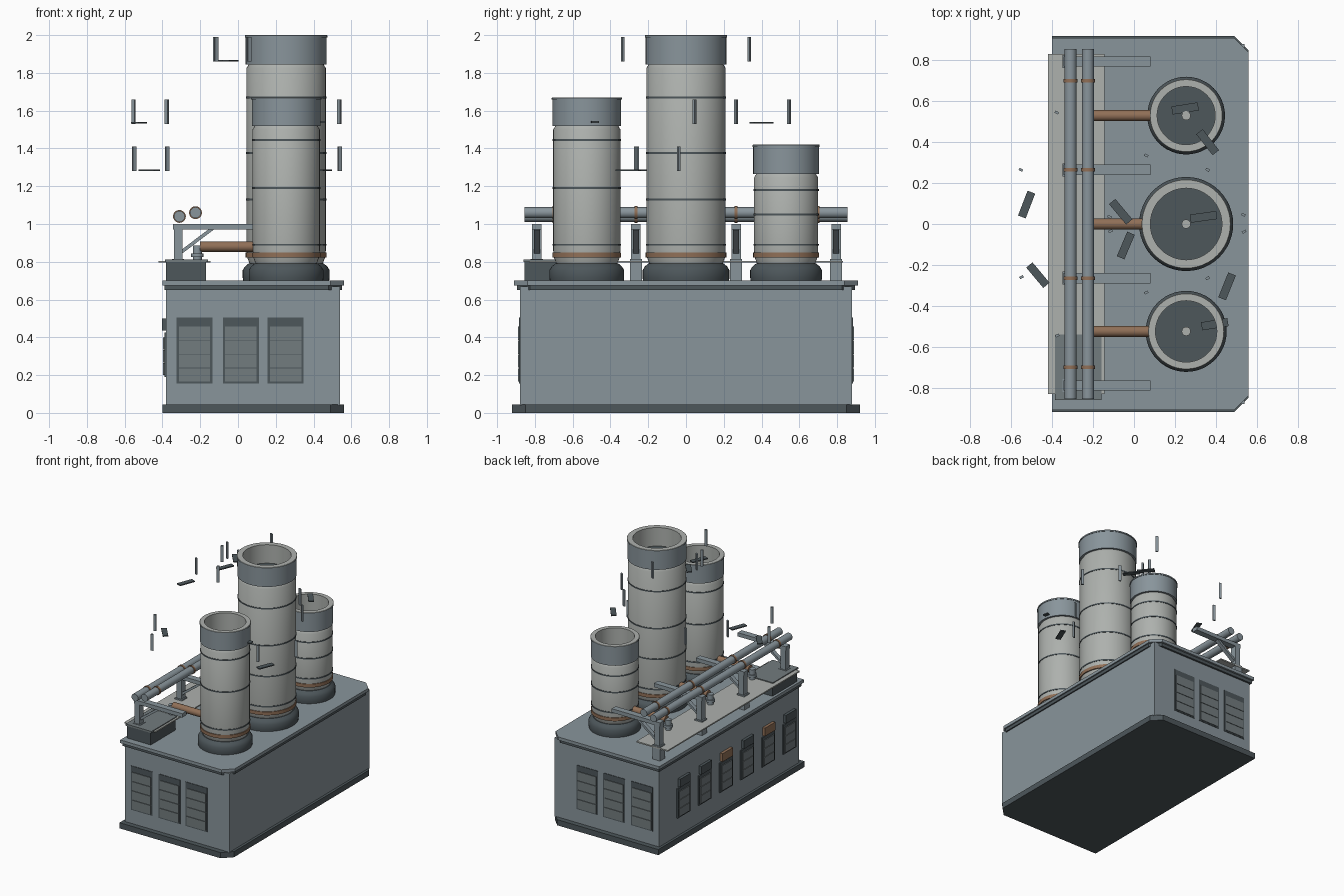
import bpy, bmesh, math
from mathutils import Matrix, Vector

if "Cube" in bpy.data.objects:
    bpy.data.objects.remove(bpy.data.objects["Cube"])


def material(name, rgb):
    m = bpy.data.materials.new(name)
    m.diffuse_color = (*rgb, 1)
    m.use_nodes = True
    m.node_tree.nodes["Principled BSDF"].inputs["Base Color"].default_value = m.diffuse_color
    return m


WALL = material("wall_grey", (.25, .30, .33))
PANEL = material("panel_grey", (.17, .20, .21))
LIGHT = material("pale_grey", (.42, .44, .42))
DARK = material("dark_grey", (.075, .095, .105))
COPPER = material("copper", (.28, .16, .095))


def finish(name, bm, mat, smooth=False):
    bmesh.ops.recalc_face_normals(bm, faces=bm.faces)
    me = bpy.data.meshes.new(name)
    bm.to_mesh(me)
    bm.free()
    me.materials.append(mat)
    ob = bpy.data.objects.new(name, me)
    bpy.context.collection.objects.link(ob)
    if smooth:
        bpy.ops.object.select_all(action='DESELECT')
        ob.select_set(True)
        bpy.context.view_layer.objects.active = ob
        bpy.ops.object.shade_smooth_by_angle(angle=math.radians(35))
    return ob


def box(name, x, y, z, mat, rot=None):
    """Box from (min, max) ranges, optionally turned about its centre."""
    bm = bmesh.new()
    size = [b - a for a, b in (x, y, z)]
    mid = [(a + b) / 2 for a, b in (x, y, z)]
    M = Matrix.Translation(mid) @ (rot or Matrix()) @ Matrix.Diagonal((*size, 1))
    bmesh.ops.create_cube(bm, size=1, matrix=M)
    return finish(name, bm, mat)


def lathe(name, profile, x, y, mat, steps=48):
    """Revolve an (r, z) profile about a vertical axis at x, y."""
    bm = bmesh.new()
    vs = [bm.verts.new((r, 0, z)) for r, z in profile]
    es = [bm.edges.new(p) for p in zip(vs, vs[1:])]
    bmesh.ops.spin(bm, geom=vs + es, cent=(0, 0, 0), axis=(0, 0, 1),
                   angle=2 * math.pi, steps=steps)
    bmesh.ops.remove_doubles(bm, verts=bm.verts, dist=1e-5)
    bmesh.ops.translate(bm, verts=bm.verts, vec=(x, y, 0))
    return finish(name, bm, mat, True)


def rod(name, a, b, r, mat, seg=20):
    a, b = Vector(a), Vector(b)
    d = b - a
    M = Matrix.Translation((a + b) / 2) @ d.to_track_quat('Z', 'Y').to_matrix().to_4x4()
    bm = bmesh.new()
    bmesh.ops.create_cone(bm, cap_ends=True, segments=seg, radius1=r, radius2=r,
                          depth=d.length, matrix=M)
    return finish(name, bm, mat, True)


def slab(name, x0, x1, y, z0, z1, cut, mat):
    """Slab with its two right-hand corners cut off."""
    bm = bmesh.new()
    pts = [(x0, -y), (x1 - cut, -y), (x1, cut - y), (x1, y - cut), (x1 - cut, y), (x0, y)]
    f = bm.faces.new([bm.verts.new((px, py, z0)) for px, py in pts])
    ex = bmesh.ops.extrude_face_region(bm, geom=[f])
    bmesh.ops.translate(bm, vec=(0, 0, z1 - z0),
                        verts=[v for v in ex['geom'] if isinstance(v, bmesh.types.BMVert)])
    return finish(name, bm, mat)


# Hall
slab("plinth", -.40, .56, .92, 0, .045, .07, DARK)
box("hall_walls", (-.38, .54), (-.88, .88), (.04, .67), WALL)
slab("cornice_lower", -.39, .55, .895, .65, .675, .07, DARK)
slab("roof_slab", -.40, .56, .91, .675, .70, .07, WALL)

# Shutters on both end walls
for s, side in ((-1, "front"), (1, "back")):
    def ys(d0, d1):
        return tuple(sorted((s * d0, s * d1)))
    for x0 in (-.325, -.08, .157):
        x1 = x0 + .19
        box(side + "_shutter_frame", (x0, x1), ys(.87, .884), (.155, .505), DARK)
        for k in range(4):
            z = .165 + k * .074
            box(side + "_shutter_slat", (x0 + .012, x1 - .012), ys(.88, .889),
                (z, z + .071), PANEL)

# Small windows along the left wall
for i in range(6):
    y = .58 - i * .266
    box("left_window_frame", (-.39, -.37), (y - .08, y + .08), (.19, .425), DARK)
    for k in range(3):
        z = .20 + k * .068
        box("left_window_slat", (-.396, -.38), (y - .065, y + .065), (z, z + .064), PANEL)
    box("left_window_hood", (-.402, -.37), (y - .065, y + .065), (.435, .50),
        COPPER if i in (2, 4) else DARK)


# Stacks: position, radius, top, collar bottom, band heights, bore
def stack(name, y, r, top, cb, bands, bore):
    x = .255
    lathe(name + "_base", [(0, .69), (r + .016, .69), (r + .02, .715), (r + .02, .755),
                           (r + .008, .775), (r - .01, .79), (0, .79)], x, y, DARK)
    lathe(name + "_shaft", [(r - .02, .78), (r - .005, .82), (r, .86), (r, cb - .02),
                            (r - .012, cb), (0, cb)], x, y, LIGHT)
    lathe(name + "_copper_band", [(r - .01, .823), (r + .004, .823), (r + .004, .85),
                                  (r - .01, .85)], x, y, COPPER)
    for z in bands:
        lathe(name + "_band", [(r - .005, z - .005), (r + .003, z - .005),
                               (r + .003, z + .005), (r - .005, z + .005)], x, y, DARK)
    lathe(name + "_collar", [(bore, cb), (r + .004, cb), (r + .004, top - .012),
                             (r + .008, top - .012), (r + .008, top - .002)], x, y, WALL)
    lathe(name + "_rim", [(r + .008, top - .002), (r + .006, top), (bore, top),
                          (bore, cb)], x, y, LIGHT)
    lathe(name + "_flue_floor", [(0, cb + .008), (bore, cb + .008)], x, y, DARK)
    rod(name + "_hub", (x, y, cb), (x, y, cb + .03), .022, LIGHT)
    # Copper feed pipe, elbow stub and flanges
    rod(name + "_feed_pipe", (-.20, y, .88), (x - r + .02, y, .88), .027, COPPER)
    rod(name + "_feed_stub", (-.215, y, .80), (-.215, y, .885), .024, WALL)
    rod(name + "_feed_flange", (-.215, y, .825), (-.215, y, .845), .033, WALL)


stack("front_stack", -.525, .178, 1.67, 1.52, (.89, 1.19, 1.445), .15)
stack("middle_stack", 0, .21, 2.0, 1.845, (.89, 1.13, 1.375, 1.67), .175)
stack("back_stack", .53, .17, 1.42, 1.265, (.89, 1.05, 1.18), .142)

# Walkway and tank on the roof
box("walkway", (-.42, -.145), (-.83, .83), (.795, .805), LIGHT)
box("roof_tank", (-.38, -.17), (-.855, -.545), (.69, .80), DARK)
box("tank_lid", (-.387, -.16), (-.86, -.54), (.798, .812), PANEL)

# Pipe rack frames
for y in (-.79, -.265, .265, .795):
    box("rack_foot", (-.35, -.285), (y - .032, y + .032), (.69, .815), WALL)
    box("rack_post", (-.34, -.295), (y - .025, y + .025), (.80, .975), WALL)
    box("rack_beam", (-.345, .08), (y - .025, y + .025), (.97, 1.0), WALL)
    box("rack_brace", (-.32, -.115), (y - .016, y + .016), (.905, .923), WALL,
        Matrix.Rotation(-math.radians(37), 4, 'Y'))

# Long pipes with clamps
for x, z in ((-.31, 1.04), (-.225, 1.06)):
    rod("long_pipe", (x, -.855, z), (x, .855, z), .029, WALL)
    for y in (-.70, -.265, .265, .70):
        rod("pipe_clamp", (x, y - .008, z), (x, y + .008, z), .034, COPPER)

# Loose upright strips around each stack top
strips = {1.86: [(.06, .335), (.06, -.335), (-.12, .035), (-.115, -.035)],
          1.53: [(-.553, .265), (-.378, .545), (.535, .045), (.36, .265)],
          1.28: [(-.55, -.26), (-.375, -.545), (.538, -.038), (.36, -.265)]}
for z, spots in strips.items():
    for x, y in spots:
        turn = -.5 if y > 0 else .5
        box("loose_strip", (x - .01, x + .01), (y - .006, y + .006), (z, z + .13), WALL,
            Matrix.Rotation(turn, 4, 'Z'))

# Loose flat plates: x, y, z, turn in degrees
for x, y, z, a in ((-.065, .06, 1.865, -50), (-.04, -.105, 1.865, 67), (.34, .035, 1.865, 8),
                   (-.525, .095, 1.535, 69), (.36, .40, 1.535, -52), (.395, -.49, 1.54, 9),
                   (-.47, -.25, 1.285, -50), (.455, -.305, 1.285, 68), (.25, .565, 1.285, 9)):
    box("loose_plate", (x - .065, x + .065), (y - .02, y + .02), (z - .004, z + .004), DARK,
        Matrix.Rotation(math.radians(a), 4, 'Z'))
